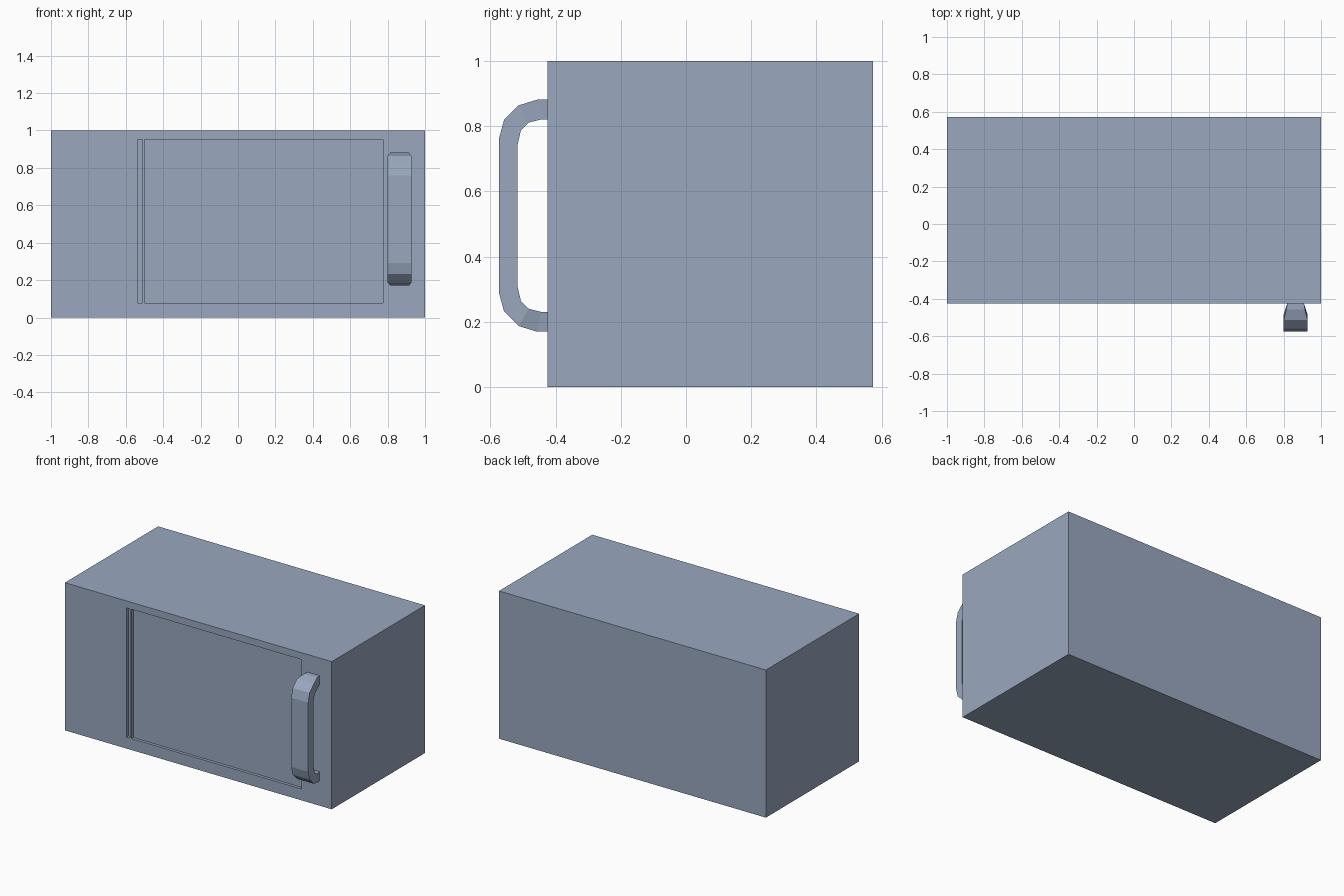
import bpy, bmesh

if "Cube" in bpy.data.objects:
    bpy.data.objects.remove(bpy.data.objects["Cube"])

FRONT, BACK = -0.425, 0.573
RECESS = 0.02

# Blue-grey enamel
enamel = bpy.data.materials.new("blue_grey_enamel")
enamel.diffuse_color = (0.32, 0.39, 0.52, 1)
enamel.use_nodes = True
enamel.node_tree.nodes["Principled BSDF"].inputs["Base Color"].default_value = enamel.diffuse_color


def box(name, x0, x1, y0, y1, z0, z1):
    bpy.ops.mesh.primitive_cube_add(
        size=1, location=((x0 + x1) / 2, (y0 + y1) / 2, (z0 + z1) / 2))
    obj = bpy.context.object
    obj.name = name
    obj.scale = (x1 - x0, y1 - y0, z1 - z0)
    bpy.ops.object.transform_apply(location=True, rotation=False, scale=True)
    obj.data.materials.append(enamel)
    return obj


def cut(target, cutter):
    mod = target.modifiers.new("recess", 'BOOLEAN')
    mod.operation = 'DIFFERENCE'
    mod.solver = 'EXACT'
    mod.object = cutter
    bpy.context.view_layer.objects.active = target
    bpy.ops.object.modifier_apply(modifier=mod.name)
    bpy.data.objects.remove(cutter)


# Oven body with a recessed door window and a narrow door seam
body = box("oven_body", -1, 1, FRONT, BACK, 0, 1)
for name, x0, x1 in (("window_cutter", -0.5, 0.775), ("seam_cutter", -0.537, -0.51)):
    cut(body, box(name, x0, x1, FRONT - 0.1, FRONT + RECESS, 0.077, 0.953))

# Door handle: half of the bent bar as (outer y, z), (inner y, z), half width
MID_Z, CENTRE_X = 0.5255, 0.864
half = [
    ((-0.425, 0.881), (-0.425, 0.821), 0.045),
    ((-0.457, 0.881), (-0.442, 0.821), 0.050),
    ((-0.513, 0.864), (-0.482, 0.811), 0.0635),
    ((-0.558, 0.819), (-0.506, 0.788), 0.0635),
    ((-0.574, 0.760), (-0.516, 0.745), 0.0635),
]
flip = lambda p: (p[0], 2 * MID_Z - p[1])
stations = half + [(flip(o), flip(i), w) for o, i, w in reversed(half)]

bm = bmesh.new()
rings = []
for outer, inner, w in stations:
    corners = [(outer, -w), (outer, w), (inner, w), (inner, -w)]
    rings.append([bm.verts.new((CENTRE_X + dx, y, z)) for (y, z), dx in corners])
for a, b in zip(rings, rings[1:]):
    for i in range(4):
        j = (i + 1) % 4
        bm.faces.new((a[i], a[j], b[j], b[i]))
bm.faces.new(rings[0])
bm.faces.new(rings[-1])
bmesh.ops.recalc_face_normals(bm, faces=bm.faces)
mesh = bpy.data.meshes.new("door_handle")
bm.to_mesh(mesh)
bm.free()
mesh.materials.append(enamel)
bpy.context.collection.objects.link(bpy.data.objects.new("door_handle", mesh))
